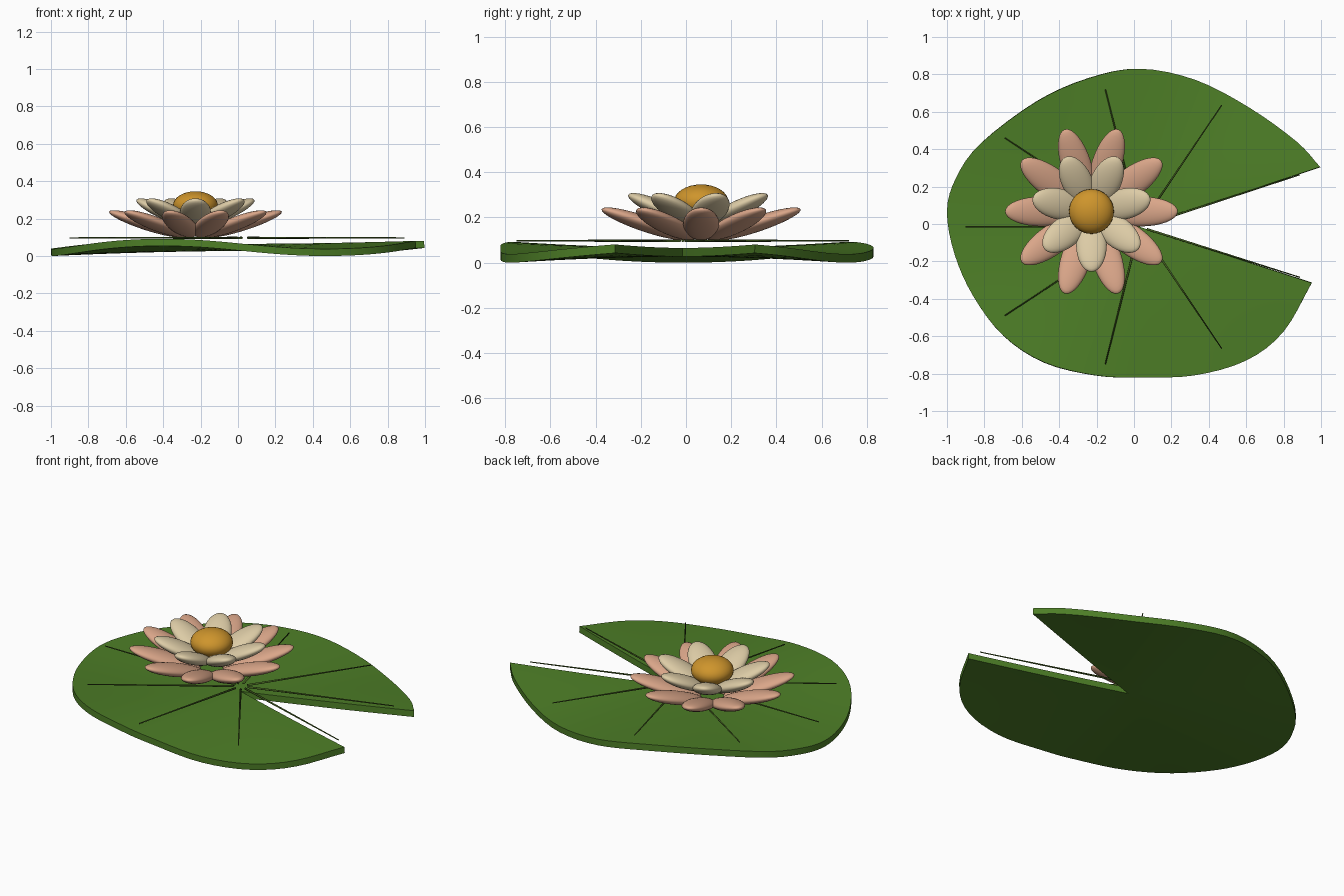
import bpy, bmesh
from math import sin, cos, pi, radians, atan2
from mathutils import Vector, Matrix

if "Cube" in bpy.data.objects:
    bpy.data.objects.remove(bpy.data.objects["Cube"])


def material(name, rgb):
    m = bpy.data.materials.new(name)
    m.diffuse_color = (*rgb, 1)
    m.use_nodes = True
    m.node_tree.nodes["Principled BSDF"].inputs["Base Color"].default_value = m.diffuse_color
    return m


GREEN = material("leaf_green", (0.075, 0.21, 0.02))
VEIN = material("vein_green", (0.06, 0.12, 0.015))
PINK = material("petal_pink", (0.70, 0.38, 0.25))
CREAM = material("petal_cream", (0.72, 0.60, 0.38))
GOLD = material("centre_gold", (0.62, 0.30, 0.025))


def add_object(name, bm, mat):
    mesh = bpy.data.meshes.new(name)
    bmesh.ops.recalc_face_normals(bm, faces=bm.faces)
    for f in bm.faces:
        f.smooth = True
    bm.to_mesh(mesh)
    bm.free()
    mesh.materials.append(mat)
    ob = bpy.data.objects.new(name, mesh)
    bpy.context.collection.objects.link(ob)
    return ob


# Lily pad: notched outline, shrunk towards the notch tip in rings, with a three-wave rim
TIP = Vector((0.03, -0.015))
OUTLINE = [Vector(p) for p in (
    (0.995, 0.305), (0.87, 0.44), (0.62, 0.62), (0.33, 0.77), (0.03, 0.83),
    (-0.24, 0.78), (-0.52, 0.655), (-0.82, 0.43), (-0.95, 0.25), (-1.0, 0.07),
    (-0.96, -0.16), (-0.86, -0.385), (-0.70, -0.595), (-0.48, -0.74),
    (-0.20, -0.81), (0.03, -0.82), (0.32, -0.81), (0.60, -0.73),
    (0.80, -0.575), (0.95, -0.315))]


def spline(pts, steps):
    ext = [2 * pts[0] - pts[1]] + pts + [2 * pts[-1] - pts[-2]]
    out = []
    for a, b, c, d in zip(ext, ext[1:], ext[2:], ext[3:]):
        for i in range(steps):
            t = i / steps
            out.append(0.5 * (2 * b + (c - a) * t + (2 * a - 5 * b + 4 * c - d) * t * t
                              + (3 * b - a - 3 * c + d) * t ** 3))
    return out + [pts[-1]]


bm = bmesh.new()
rim = spline(OUTLINE, 4)
tip = bm.verts.new((*TIP, 0.065))
previous = None
for s in (0.15, 0.3, 0.45, 0.6, 0.75, 0.88, 1.0):
    ring = []
    for p in rim:
        d = p - TIP
        z = 0.065 + 0.027 * s ** 1.8 * cos(3 * atan2(d.y, d.x))
        ring.append(bm.verts.new((*(TIP + d * s), z)))
    for i in range(len(rim) - 1):
        if previous:
            bm.faces.new((previous[i], ring[i], ring[i + 1], previous[i + 1]))
        else:
            bm.faces.new((tip, ring[i], ring[i + 1]))
    previous = ring
pad = add_object("lily_pad", bm, GREEN)
thick = pad.modifiers.new("thickness", 'SOLIDIFY')
thick.thickness = 0.038
thick.offset = -1
bpy.context.view_layer.objects.active = pad
pad.select_set(True)
bpy.ops.object.modifier_apply(modifier="thickness")
zmin = min(v.co.z for v in pad.data.vertices)
for v in pad.data.vertices:
    v.co.z -= zmin
bpy.ops.object.shade_smooth_by_angle(angle=radians(40))
pad.select_set(False)

# Veins: thin tapered rods lying level, just above the pad
for i, (angle, length) in enumerate((
        (18, 0.90), (56, 0.785), (104, 0.757), (146.6, 0.863), (180, 0.93),
        (213.4, 0.863), (256, 0.757), (304, 0.785), (342.5, 0.90))):
    bm = bmesh.new()
    bmesh.ops.create_cone(bm, cap_ends=True, segments=8, radius1=0.006,
                          radius2=0.003, depth=length - 0.04)
    bm.transform(Matrix.Translation((TIP.x, TIP.y, 0.097))
                 @ Matrix.Rotation(radians(angle), 4, 'Z')
                 @ Matrix.Translation(((length + 0.04) / 2, 0, 0))
                 @ Matrix.Rotation(pi / 2, 4, 'Y'))
    add_object(f"vein_{i + 1}", bm, VEIN)

# Flower: two rings of tilted ellipsoid petals and a flattened centre
FLOWER = Vector((-0.2275, 0.067, 0))


def ellipsoid(name, matrix, size, mat):
    bm = bmesh.new()
    bmesh.ops.create_uvsphere(bm, u_segments=32, v_segments=16, radius=1)
    bm.transform(Matrix.Translation(FLOWER) @ matrix @ Matrix.Diagonal((*size, 1)))
    add_object(name, bm, mat)


def petals(name, count, start, radius, z, tilt, size, mat):
    for i in range(count):
        m = (Matrix.Rotation(radians(start) + 2 * pi * i / count, 4, 'Z')
             @ Matrix.Translation((radius, 0, z))
             @ Matrix.Rotation(-radians(tilt), 4, 'Y'))
        ellipsoid(f"{name}_{i + 1}", m, size, mat)


petals("outer_petal", 10, 0, 0.262, 0.172, 18, (0.21, 0.08, 0.034), PINK)
petals("inner_petal", 7, 270, 0.178, 0.236, 24, (0.158, 0.082, 0.036), CREAM)
ellipsoid("flower_centre", Matrix.Translation((0, 0, 0.27)), (0.12, 0.12, 0.076), GOLD)
